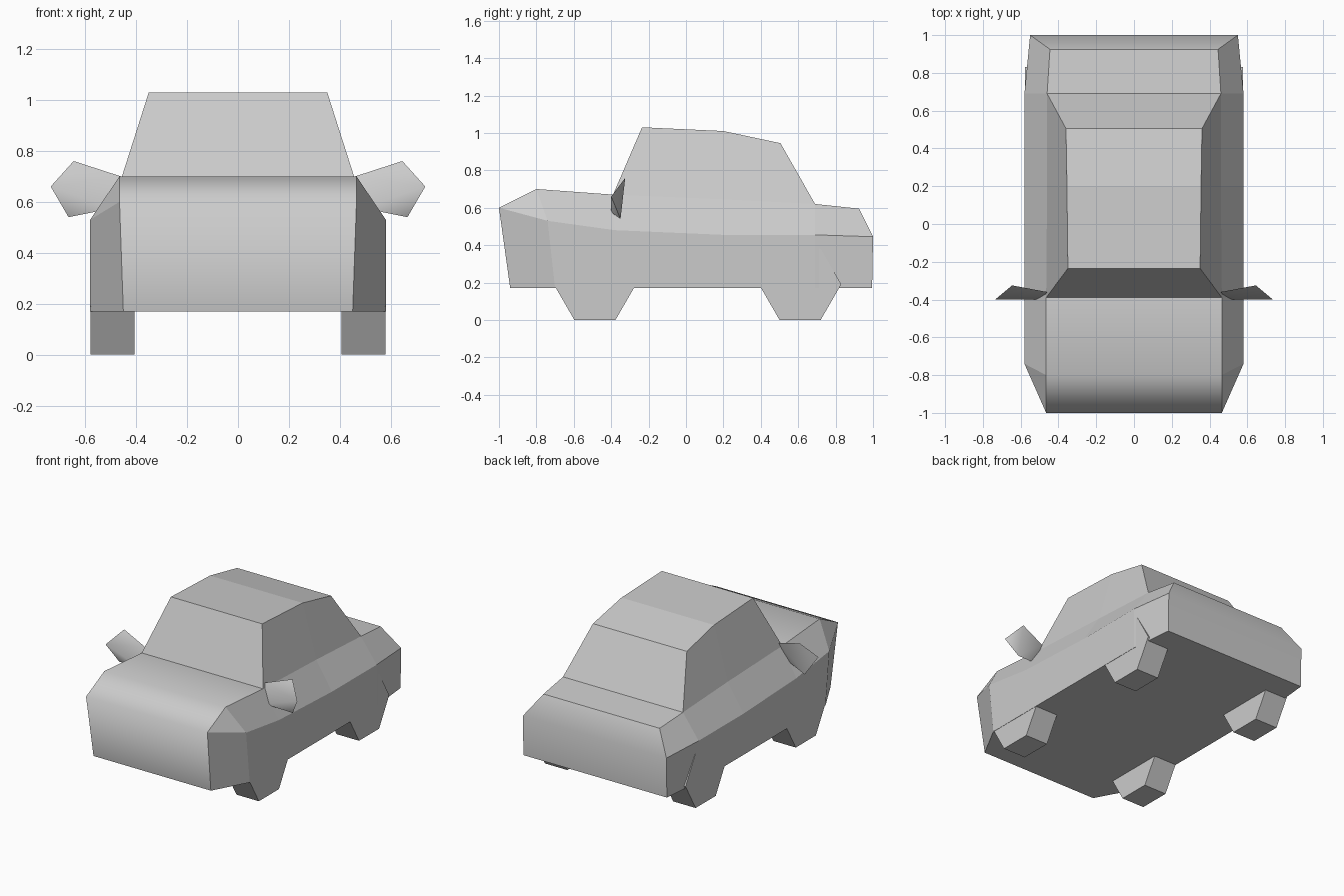
import bpy, bmesh, math
from mathutils import Matrix

cube = bpy.data.objects.get("Cube")
if cube:
    bpy.data.objects.remove(cube)

grey = bpy.data.materials.new("plain_grey")
grey.use_nodes = True
colour = (0.6, 0.6, 0.6, 1)
grey.diffuse_color = colour
grey.node_tree.nodes["Principled BSDF"].inputs["Base Color"].default_value = colour


def finish(name, bm):
    bmesh.ops.recalc_face_normals(bm, faces=bm.faces)
    mesh = bpy.data.meshes.new(name)
    bm.to_mesh(mesh)
    bm.free()
    mesh.materials.append(grey)
    obj = bpy.data.objects.new(name, mesh)
    bpy.context.collection.objects.link(obj)
    return obj


def pair(bm, point):
    """Left and right vertices of a symmetric point."""
    x, y, z = point
    return [bm.verts.new((s * x, y, z)) for s in (1, -1)]


def across(bm, a, b, smooth=False):
    bm.faces.new((a[0], b[0], b[1], a[1])).smooth = smooth


def sides(bm, *pairs):
    for s in (0, 1):
        bm.faces.new([p[s] for p in pairs])


# Body shell: sill, shoulder and belt lines from nose to tail
FLOOR = 0.17
sill_pts = [(.45, -.94), (.58, -.70), (.58, -.38), (.58, .2), (.58, .69), (.55, .995)]
shoulder_pts = [(.58, -.74, .53), (.58, -.38, .48), (.58, .2, .455),
                (.58, .69, .455), (.55, 1, .445)]
belt_pts = [(.465, -.8, .70), (.465, -.39, .67), (.46, .2, .645),
            (.46, .69, .62), (.445, .925, .595)]
roof_pts = [(.35, -.235, 1.03), (.355, .2, 1.01), (.36, .505, .945)]

bm = bmesh.new()
sill = [pair(bm, (x, y, FLOOR)) for x, y in sill_pts]
nose = pair(bm, (.465, -1, .6))
shoulder = [nose] + [pair(bm, p) for p in shoulder_pts]
belt = [nose] + [pair(bm, p) for p in belt_pts]
roof = [pair(bm, p) for p in roof_pts]

for i in range(5):
    sides(bm, sill[i], sill[i + 1], shoulder[i + 1], shoulder[i])
    across(bm, sill[i], sill[i + 1])
    if i:
        sides(bm, shoulder[i], shoulder[i + 1], belt[i + 1], belt[i])
sides(bm, nose, shoulder[1], belt[1])

# Rounded nose and bonnet, flat rear deck, rounded tail
across(bm, sill[0], nose, True)
across(bm, nose, belt[1], True)
across(bm, belt[1], belt[2], True)
across(bm, belt[4], belt[5])
tail_edge = [bm.verts.new(v.co) for v in belt[5]]
across(bm, tail_edge, shoulder[5], True)
across(bm, shoulder[5], sill[5], True)

# Cabin: windscreen, roof, rear window and side panels
across(bm, belt[2], roof[0])
across(bm, roof[0], roof[1])
across(bm, roof[1], roof[2])
across(bm, roof[2], belt[4])
for i in (0, 1):
    sides(bm, belt[i + 2], belt[i + 3], roof[i + 1], roof[i])
bmesh.ops.remove_doubles(bm, verts=bm.verts, dist=0.0001)
# Deck-to-tail edge and other folds next to flat faces stay crisp
finish("car_body", bm)

# Six-sided wheels
for end, y in (("front", -.487), ("rear", .61)):
    for side, s in (("left", 1), ("right", -1)):
        bm = bmesh.new()
        bmesh.ops.create_cone(bm, cap_ends=True, segments=6, radius1=.22,
                              radius2=.22, depth=.172)
        turn = Matrix.Rotation(math.pi / 2, 4, 'Y')
        spin = Matrix.Rotation(math.pi / 6, 4, 'X')
        bmesh.ops.transform(bm, matrix=turn, verts=bm.verts)
        # Rest each wheel on a flat facet
        if min(v.co.z for v in bm.verts) < -.2:
            bmesh.ops.transform(bm, matrix=spin, verts=bm.verts)
        wheel = finish(f"{end}_{side}_wheel", bm)
        wheel.location = (s * .492, y, .22 * math.cos(math.pi / 6))

# Wing mirrors: faceted wedges with a softened front
mirror_pts = [(.645, -.325, .76), (.735, -.40, .66), (.665, -.35, .54),
              (.49, -.40, .575), (.46, -.36, .70)]
for side, s in (("left", 1), ("right", -1)):
    bm = bmesh.new()
    for x, y, z in mirror_pts:
        bm.verts.new((s * x, y, z))
    bmesh.ops.convex_hull(bm, input=bm.verts)
    mirror = finish(f"{side}_wing_mirror", bm)
    bpy.ops.object.select_all(action='DESELECT')
    mirror.select_set(True)
    bpy.context.view_layer.objects.active = mirror
    bpy.ops.object.shade_smooth_by_angle(angle=math.radians(75))
